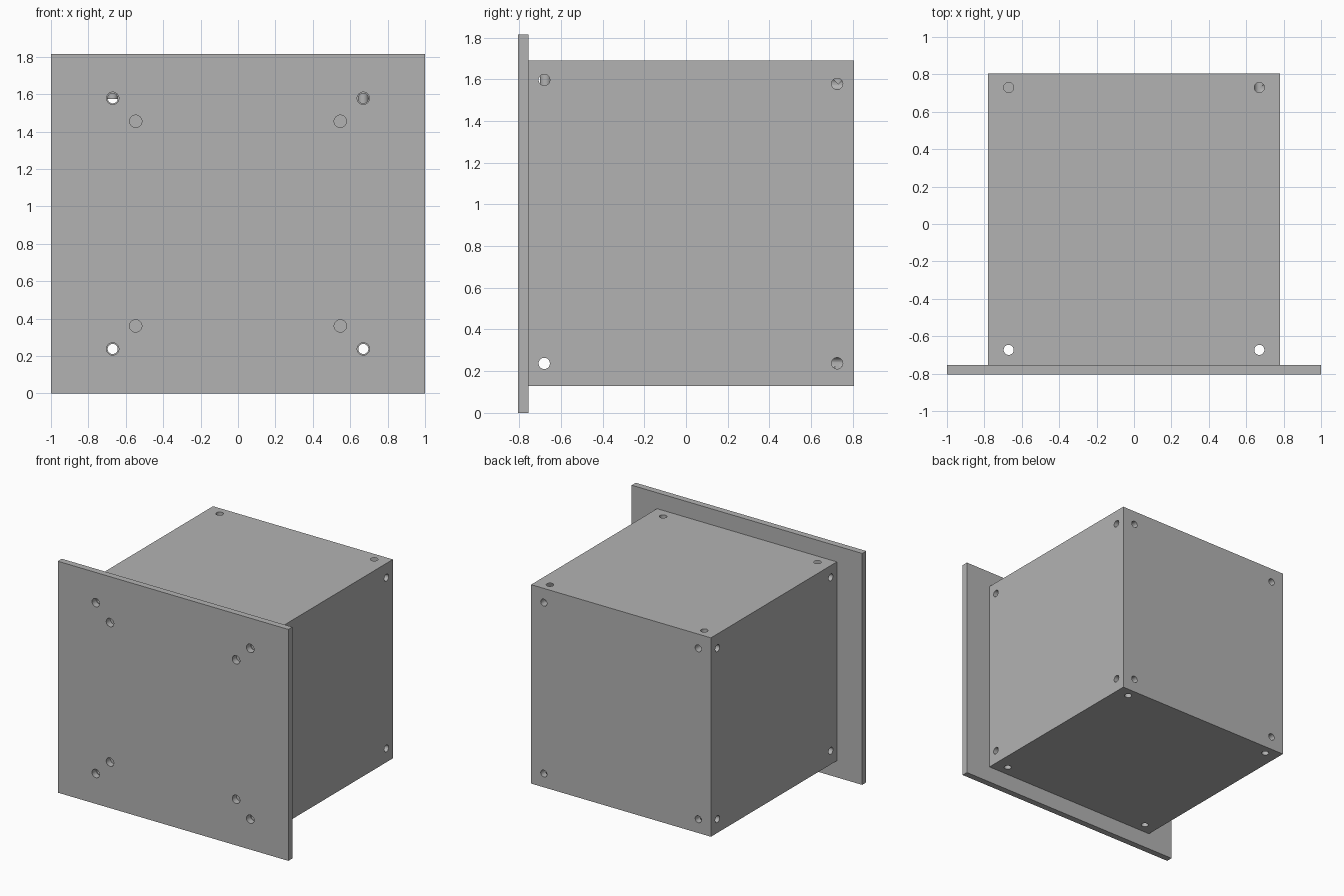
import bpy
import bmesh
from math import pi
from mathutils import Matrix, Vector

old = bpy.data.objects.get("Cube")
if old:
    bpy.data.objects.remove(old, do_unlink=True)

grey = bpy.data.materials.new("plain grey")
grey.use_nodes = True
colour = (0.45, 0.45, 0.45, 1)
grey.diffuse_color = colour
grey.node_tree.nodes["Principled BSDF"].inputs["Base Color"].default_value = colour

MID = 0.908          # height of the model's centre
BOLT = 0.67          # bolt spacing from the centre
HOLE, CLEARANCE = 0.027, 0.033
TURN = {"x": Matrix.Rotation(pi / 2, 4, "Y"),
        "y": Matrix.Rotation(pi / 2, 4, "X"),
        "z": Matrix.Identity(4)}


def add_object(name, bm):
    mesh = bpy.data.meshes.new(name)
    bm.to_mesh(mesh)
    bm.free()
    mesh.materials.append(grey)
    obj = bpy.data.objects.new(name, mesh)
    bpy.context.collection.objects.link(obj)
    return obj


def box(name, low, high):
    low, high = Vector(low), Vector(high)
    bm = bmesh.new()
    bmesh.ops.create_cube(bm, size=1, matrix=Matrix.Translation((low + high) / 2)
                          @ Matrix.Diagonal((high - low).to_4d()))
    return add_object(name, bm)


def drill(target, axis, radius, holes):
    """Cut parallel holes, each given as a centre and a length."""
    bm = bmesh.new()
    for centre, length in holes:
        bmesh.ops.create_cone(bm, cap_ends=True, segments=32, radius1=radius,
                              radius2=radius, depth=length,
                              matrix=Matrix.Translation(centre) @ TURN[axis])
    cutter = add_object("hole_cutter", bm)
    cutter.hide_render = True
    mod = target.modifiers.new("holes", "BOOLEAN")
    mod.operation, mod.solver, mod.object = "DIFFERENCE", "EXACT", cutter
    bpy.ops.object.select_all(action="DESELECT")
    target.select_set(True)
    bpy.context.view_layer.objects.active = target
    bpy.ops.object.modifier_apply(modifier=mod.name)
    bpy.data.objects.remove(cutter, do_unlink=True)


# Wide front plate and the block behind it
plate = box("front_plate", (-1, -0.805, 0), (1, -0.755, 1.815))
block = box("main_block", (-0.78, -0.755, 0.13), (0.78, 0.805, 1.69))

signs = [(a, b) for a in (-1, 1) for b in (-1, 1)]

# Plate holes: outer bolts and inner set
drill(plate, "y", CLEARANCE,
      [((a * d, -0.78, MID + b * d), 0.2) for d in (BOLT, 0.547) for a, b in signs])

# Long bolt holes from front to back
drill(block, "y", HOLE, [((a * BOLT, 0, MID + b * BOLT), 2) for a, b in signs])

# Side holes: through at the front, short at the back
drill(block, "x", HOLE,
      [((0, -0.68, z), 2) for z in (0.237, 1.597)]
      + [((a * 0.765, 0.725, MID + b * BOLT), 0.2) for a, b in signs])

# Top and bottom holes: through at the front, short at the back
drill(block, "z", HOLE,
      [((a * BOLT, -0.673, MID), 2) for a in (-1, 1)]
      + [((a * BOLT, 0.73, MID + b * 0.765), 0.2) for a, b in signs])

# Smooth hole walls with sharp rims
for obj in (plate, block):
    bpy.ops.object.select_all(action="DESELECT")
    obj.select_set(True)
    bpy.context.view_layer.objects.active = obj
    bpy.ops.object.shade_smooth_by_angle(angle=pi / 6)
